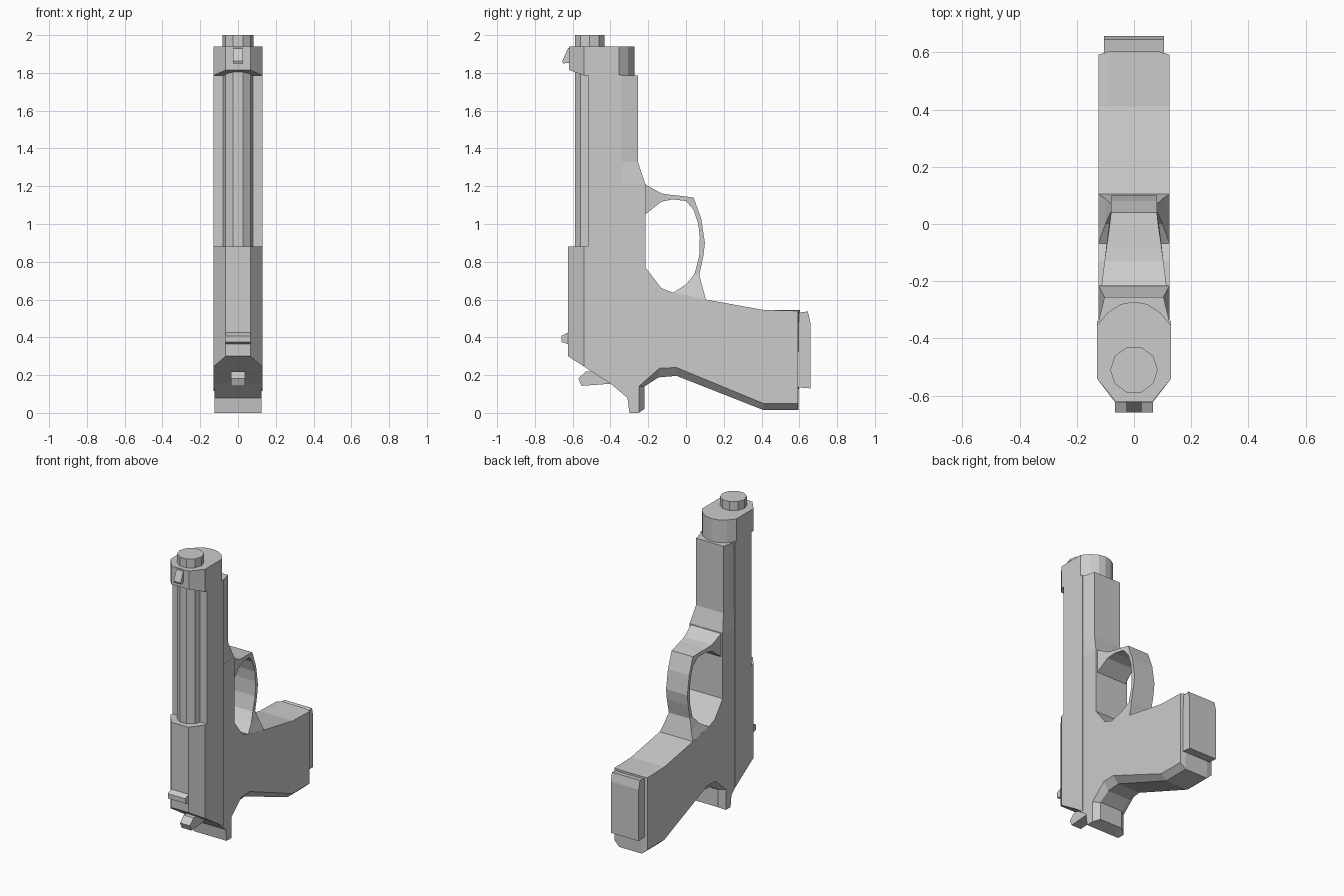
import bpy, bmesh, math

if "Cube" in bpy.data.objects:
    bpy.data.objects.remove(bpy.data.objects["Cube"])


def loft(name, rings):
    """Closed solid through rings of equal point count, with capped ends."""
    bm = bmesh.new()
    vs = [[bm.verts.new(p) for p in r] for r in rings]
    n = len(rings[0])
    for a, b in zip(vs, vs[1:]):
        for i in range(n):
            j = (i + 1) % n
            bm.faces.new((a[i], a[j], b[j], b[i]))
    bm.faces.new(vs[0][::-1])
    bm.faces.new(vs[-1])
    bmesh.ops.remove_doubles(bm, verts=bm.verts, dist=1e-5)
    bmesh.ops.recalc_face_normals(bm, faces=bm.faces)
    me = bpy.data.meshes.new(name)
    bm.to_mesh(me)
    bm.free()
    ob = bpy.data.objects.new(name, me)
    bpy.context.collection.objects.link(ob)
    return ob


def prism(name, yz, w):
    """Side profile extruded across x."""
    return loft(name, [[(x, y, z) for y, z in yz] for x in (-w, w)])


def mirror_section(half):
    """Half cross-section (x, y), mirrored to a full closed loop."""
    return half + [(-x, y) for x, y in reversed(half) if x > 0]


def column(name, half, low, high):
    """Cross-section extruded up z; low may vary with y."""
    sec = mirror_section(half)
    return loft(name, [[(x, y, low(y)) for x, y in sec],
                       [(x, y, high) for x, y in sec]])


# Slide: slanted rear block, open rails, muzzle block
column("slide_rear", [(.065, -.625), (.13, -.54), (.13, -.34)],
       lambda y: .3 - .644 * (y + .625), .88)
column("slide_rails", [(.13, -.52), (.13, -.34)], lambda y: .87, 1.79)
column("slide_muzzle",
       [(.065, -.62), (.13, -.54), (.13, -.355), (.09, -.308), (.045, -.28), (0, -.272)],
       lambda y: 1.78 + max(0, -.52 - y) * .35, 1.94)

# Barrel
R, CY = .083, -.51
circle = [(R * math.cos(k * math.tau / 10), CY + R * math.sin(k * math.tau / 10))
          for k in range(10)]
loft("barrel", [[(x, y, z) for x, y in circle] for z in (.86, 2.0)])

# Frame and grip: side outline, with a chamfered back strap towards the core
shared = [(.105, .6), (-.07, .637), (-.13, .66), (-.215, .77), (-.215, 1.215),
          (-.36, 1.215), (-.36, .14), (-.4, .155), (-.31, .08), (-.3, 0)]
shared.remove((-.36, .14))
shared[6:6] = [(-.4, 1.215)]
side = [(-.25, 0), (-.25, .14), (-.14, .237), (-.05, .24), (.41, .05),
        (.592, .05), (.592, .54), (.41, .545)] + shared
core = [(-.22, .02), (-.22, .14), (-.145, .188), (-.05, .196), (.41, .015),
        (.595, .015), (.604, .545), (.41, .545)] + shared
W, C = .125, .085
loft("frame", [[(x, y, z) for y, z in prof]
               for x, prof in ((-W, side), (-C, core), (C, core), (W, side))])

# Dust cover, flaring into the frame
def cover_ring(z, bottom_w, bottom_y):
    return [(x, y, z) for x, y in mirror_section([(W, -.345), (bottom_w, bottom_y)])]

loft("dust_cover", [cover_ring(1.21, W, -.215), cover_ring(1.33, .103, -.255),
                    cover_ring(1.785, .103, -.255)])

# Trigger guard: inner point, outer point, half width
guard = [((-.07, .635), (.105, .598), W), ((0, .68), (.088, .665), .1),
         ((.045, .735), (.07, .73), .08), ((.07, .83), (.092, .83), .08),
         ((.073, .93), (.1, .9), .08), ((.065, 1.0), (.08, 1.03), .08),
         ((.04, 1.075), (.04, 1.14), .08), ((0, 1.122), (-.02, 1.148), .087),
         ((-.07, 1.13), (-.08, 1.154), .096), ((-.13, 1.118), (-.13, 1.162), .103),
         ((-.217, 1.05), (-.217, 1.21), .114)]
loft("trigger_guard", [[(-w, *i), (w, *i), (w, *o), (-w, *o)] for i, o, w in guard])

# Magazine base
prism("magazine_base", [(.59, .53), (.645, .537), (.658, .48), (.658, .13), (.59, .135)], .105)

# Hammer and sights
prism("hammer", [(-.53, .22), (-.57, .182), (-.553, .143), (-.39, .155), (-.39, .22)], .037)
prism("rear_sight", [(-.61, .43), (-.625, .425), (-.66, .408), (-.66, .375), (-.61, .36)], .066)
prism("front_sight", [(-.61, 1.935), (-.625, 1.93), (-.655, 1.862), (-.65, 1.85), (-.61, 1.855)], .026)
